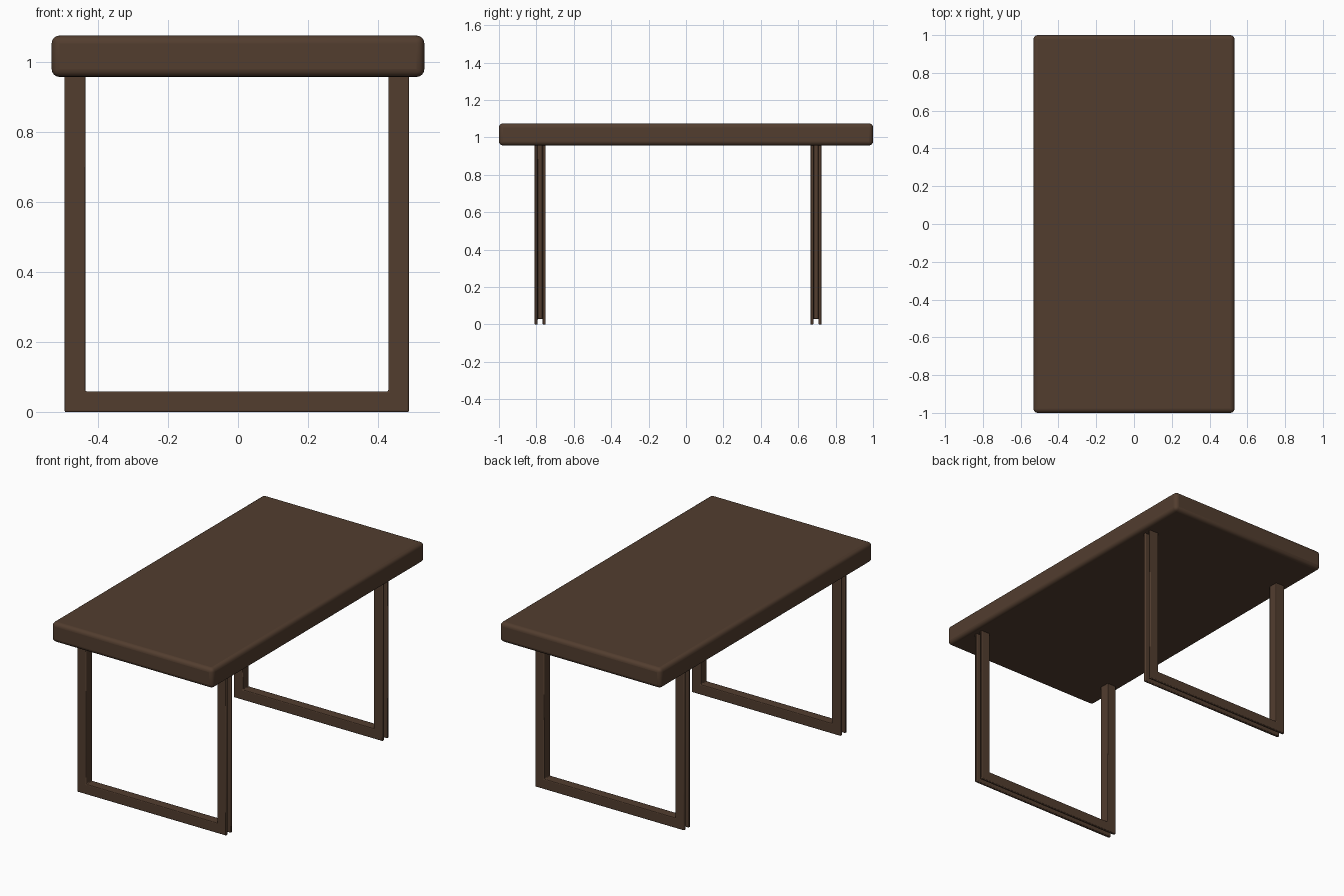
import bpy, bmesh

if "Cube" in bpy.data.objects:
    bpy.data.objects.remove(bpy.data.objects["Cube"])

wood = bpy.data.materials.new("dark brown wood")
wood.diffuse_color = (0.085, 0.047, 0.028, 1)
wood.use_nodes = True
wood.node_tree.nodes["Principled BSDF"].inputs["Base Color"].default_value = wood.diffuse_color


def finish(name, bm, width, segments):
    bmesh.ops.recalc_face_normals(bm, faces=bm.faces)
    mesh = bpy.data.meshes.new(name)
    bm.to_mesh(mesh)
    bm.free()
    mesh.materials.append(wood)
    ob = bpy.data.objects.new(name, mesh)
    bpy.context.collection.objects.link(ob)
    bev = ob.modifiers.new("rounded edges", 'BEVEL')
    bev.width, bev.segments = width, segments
    bev.limit_method = 'ANGLE'
    bpy.ops.object.select_all(action='DESELECT')
    ob.select_set(True)
    bpy.context.view_layer.objects.active = ob
    bpy.ops.object.shade_smooth_by_angle()
    return ob


# table top: thick rounded slab
bm = bmesh.new()
bmesh.ops.create_cube(bm, size=1)
for v in bm.verts:
    v.co = (v.co.x * 1.064, v.co.y * 2.0, 1.016 + v.co.z * 0.118)
finish("table_top", bm, 0.022, 4)

# channel section: (distance inward from outer edge, y offset), groove faces outward
SECTION = [(0, -0.03), (0.059, -0.03), (0.059, 0.03), (0, 0.03),
           (0, 0.0135), (0.029, 0.0135), (0.029, -0.0135), (0, -0.0135)]
LEFT, RIGHT, TOP = -0.495, 0.488, 0.965


def leg_frame(name, y):
    # mitred U sweep: left top, left corner, right corner, right top
    bm = bmesh.new()
    rings = [[bm.verts.new((LEFT + d, y + o, TOP)) for d, o in SECTION],
             [bm.verts.new((LEFT + d, y + o, d)) for d, o in SECTION],
             [bm.verts.new((RIGHT - d, y + o, d)) for d, o in SECTION],
             [bm.verts.new((RIGHT - d, y + o, TOP)) for d, o in SECTION]]
    n = len(SECTION)
    for a, b in zip(rings, rings[1:]):
        for i in range(n):
            j = (i + 1) % n
            bm.faces.new((a[i], a[j], b[j], b[i]))
    bm.faces.new(rings[0])
    bm.faces.new(rings[-1])
    finish(name, bm, 0.004, 2)


leg_frame("front_leg_frame", -0.78)
leg_frame("back_leg_frame", 0.695)
